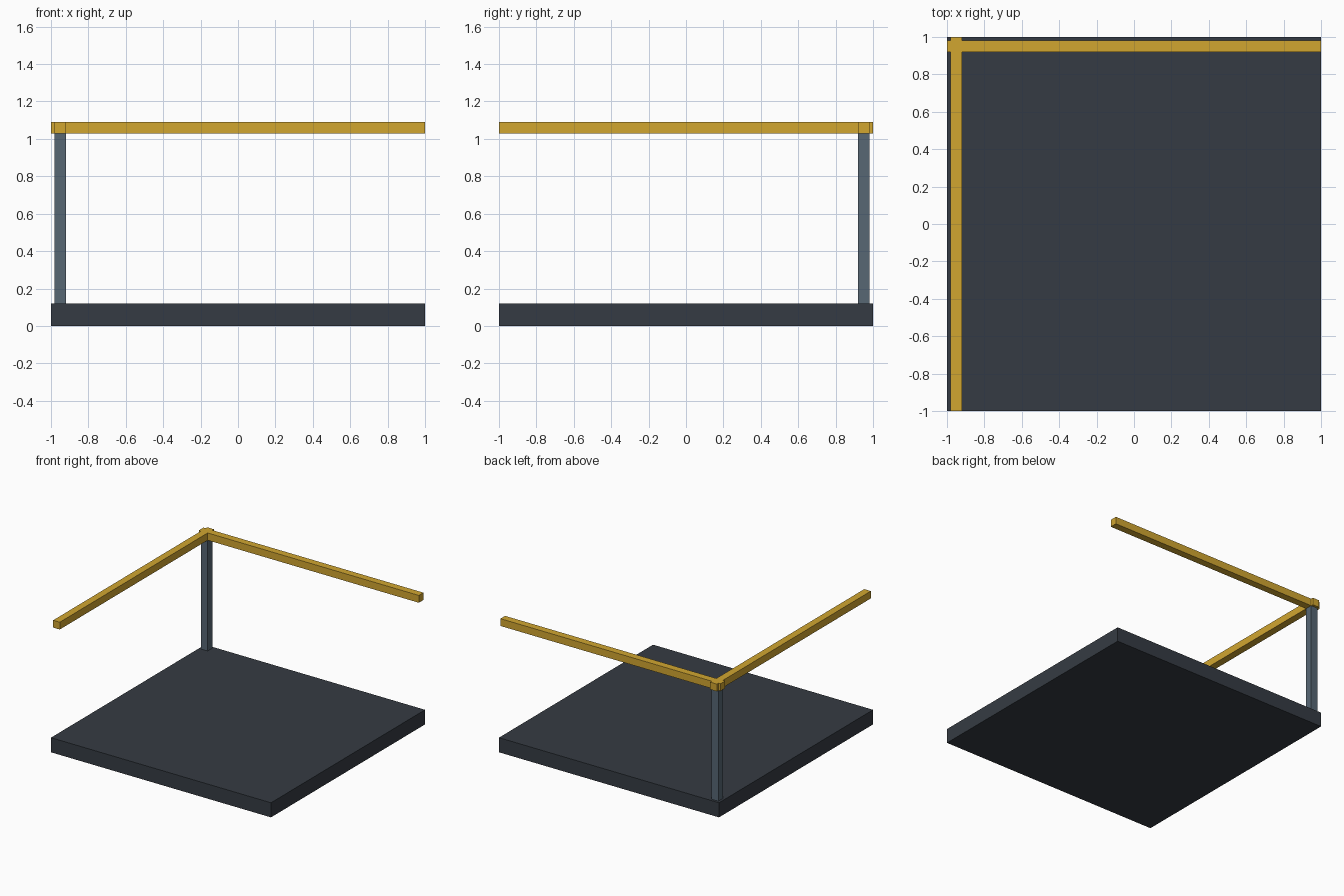
import bpy
from mathutils import Vector

if "Cube" in bpy.data.objects:
    bpy.data.objects.remove(bpy.data.objects["Cube"])


def material(name, color):
    m = bpy.data.materials.new(name)
    m.diffuse_color = color
    m.use_nodes = True
    m.node_tree.nodes["Principled BSDF"].inputs["Base Color"].default_value = m.diffuse_color
    return m


def box(name, lo, hi, mat):
    """Axis-aligned box between two corners."""
    lo, hi = Vector(lo), Vector(hi)
    bpy.ops.mesh.primitive_cube_add(size=1, location=(lo + hi) / 2)
    ob = bpy.context.object
    ob.name = name
    ob.scale = hi - lo
    bpy.ops.object.transform_apply(location=False, rotation=False, scale=True)
    ob.data.materials.append(mat)
    return ob


dark = material("dark_slab", (0.036, 0.044, 0.056, 1))
steel = material("post_steel", (0.095, 0.135, 0.175, 1))
yellow = material("rail_yellow", (0.64, 0.38, 0.03, 1))

BASE_TOP, RAIL_BOTTOM, RAIL_TOP = 0.12, 1.03, 1.09
INNER, OUTER = 0.92, 0.98

# Floor slab
box("platform", (-1, -1, 0), (1, 1, BASE_TOP), dark)

# Corner post at back left
box("corner_post", (-OUTER, INNER, BASE_TOP), (-INNER, OUTER, RAIL_BOTTOM), steel)

# Handrails crossing over the post
box("back_rail", (-1, INNER, RAIL_BOTTOM), (1, OUTER, RAIL_TOP), yellow)
box("left_rail", (-OUTER, -1, RAIL_BOTTOM), (-INNER, 1, RAIL_TOP), yellow)
